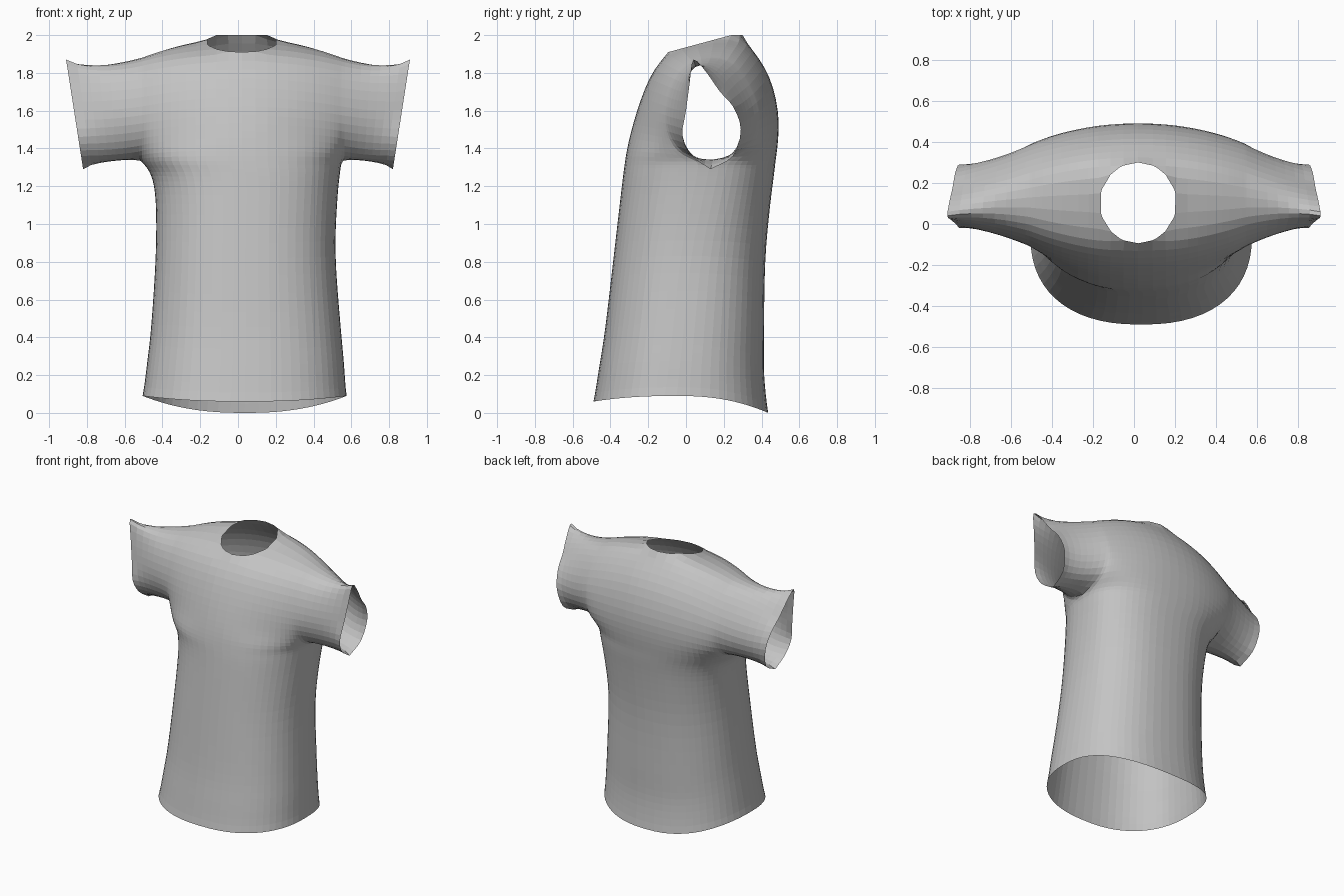
import bpy, bmesh, math

cube = bpy.data.objects.get("Cube")
if cube:
    bpy.data.objects.remove(cube, do_unlink=True)

COLUMNS = 30        # stations across half of the body ring
SUB = 3             # spline steps between profile points
SLEEVE_STEPS = 7
POWER = 2 / 2.35    # superellipse roundness of the torso
ARMPIT_X, SHIFT = 0.53, 0.02

# Torso levels: z, front y, back y, half width, centre x, side y
LEVELS = [
    (0.0, -0.49, 0.435, 0.54, 0.035, -0.05),
    (0.2, -0.46, 0.415, 0.522, 0.04, -0.03),
    (0.4, -0.43, 0.415, 0.503, 0.042, -0.01),
    (0.8, -0.385, 0.42, 0.477, 0.04, 0.03),
    (1.1, -0.352, 0.447, 0.482, 0.045, 0.09),
    (1.25, -0.335, 0.466, 0.5, 0.04, 0.12),
    (1.33, -0.325, 0.475, 0.53, 0.02, 0.13),
]
# Profiles (y, z) running from the front, over the shoulder, to the back
CENTRE = [(-.325, 1.33), (-.31, 1.42), (-.283, 1.53), (-.238, 1.67), (-.17, 1.82), (-.05, 1.935),
          (.25, 1.995), (.355, 1.92), (.445, 1.78), (.49, 1.6), (.49, 1.45), (.475, 1.33)]
ARMPIT = [(.13, 1.33), (-.02, 1.38), (-.1, 1.49), (-.105, 1.62), (-.06, 1.77), (.03, 1.865),
          (.18, 1.88), (.28, 1.82), (.36, 1.69), (.39, 1.55), (.33, 1.4), (.13, 1.33)]
MIDDLE = [(.14, 1.325), (.03, 1.36), (-.035, 1.47), (-.045, 1.6), (-.01, 1.75), (.05, 1.835),
          (.14, 1.835), (.22, 1.77), (.3, 1.64), (.32, 1.5), (.26, 1.38), (.14, 1.325)]
CUFF = [(.13, 1.29), (.03, 1.36), (-.02, 1.46), (0, 1.6), (.02, 1.75), (.04, 1.87),
        (.11, 1.8), (.18, 1.7), (.25, 1.62), (.29, 1.5), (.25, 1.36), (.13, 1.29)]


def spline(points, sub):
    """Catmull-Rom resampling of tuples of any size."""
    ends = [tuple(2 * a - b for a, b in zip(points[i], points[j])) for i, j in ((0, 1), (-1, -2))]
    p = [ends[0]] + list(points) + [ends[1]]
    out = []
    for i in range(1, len(p) - 2):
        for k in range(sub):
            t = k / sub
            out.append(tuple(
                b + 0.5 * t * (c - a + t * (2 * a - 5 * b + 4 * c - d + t * (3 * (b - c) + d - a)))
                for a, b, c, d in zip(p[i - 1], p[i], p[i + 1], p[i + 2])))
    return out + [tuple(points[-1])]


def spow(v):
    return math.copysign(abs(v) ** POWER, v) if abs(v) > 1e-9 else 0.0


def add_grid(bm, rows):
    """Quad sheet through equal rows of points."""
    verts = [[bm.verts.new(p) for p in row] for row in rows]
    for a, b in zip(verts, verts[1:]):
        for i in range(len(a) - 1):
            bm.faces.new((a[i], a[i + 1], b[i + 1], b[i]))


centre, armpit, middle, cuff = (spline(p, SUB) for p in (CENTRE, ARMPIT, MIDDLE, CUFF))
last = len(centre) - 1
bm = bmesh.new()

# Torso tube with a dipping hem
rows = []
for z, front, back, half, cx, side in spline(LEVELS, 4):
    row = []
    for i in range(2 * COLUMNS + 1):
        a = math.pi * i / COLUMNS
        u, s = spow(math.cos(a)), spow(math.sin(a))
        depth = side - front if s > 0 else back - side
        lift = (0.09 - (0.03 if s > 0 else 0.09) * math.sin(a) ** 2) * (1 - z / LEVELS[-1][0])
        row.append((cx + half * u, side - depth * s, z + lift))
    rows.append(row)
add_grid(bm, rows)

# Chest, shoulders and upper back as one sheet that closes into the armholes
rows = []
for i in range(COLUMNS + 1):
    a = math.pi * i / COLUMNS
    u, s = spow(math.cos(a)), spow(math.sin(a))
    row = []
    for j, (c, p) in enumerate(zip(centre, armpit)):
        k = min(1, min(j, last - j) / (last * 0.22))
        k = k * k * (3 - 2 * k)
        w = (1 - s) * (1 - k) + u * u * k
        row.append((SHIFT + ARMPIT_X * u, c[0] + (p[0] - c[0]) * w, c[1] + (p[1] - c[1]) * w))
    rows.append(row)
add_grid(bm, rows)

# Sleeves with slanted cuffs
for sign in (-1, 1):
    rows = []
    for i in range(SLEEVE_STEPS + 1):
        f = i / SLEEVE_STEPS
        wa, wm, wc = (1 - f) * (1 - 2 * f), 4 * f * (1 - f), f * (2 * f - 1)
        row = []
        for pa, pm, pc in zip(armpit, middle, cuff):
            y, z = (wa * q + wm * r + wc * t for q, r, t in zip(pa, pm, pc))
            end = 0.82 + 0.09 * (pc[1] - 1.29) / 0.58
            row.append((sign * (ARMPIT_X + (end - ARMPIT_X) * f) + SHIFT * (1 - f), y, z))
        rows.append(row)
    add_grid(bm, rows)
bmesh.ops.remove_doubles(bm, verts=bm.verts, dist=0.0005)


# Round neck opening
def neck_ratio(co):
    return math.hypot((co.x - 0.02) / 0.187, (co.y - 0.103) / 0.197)


hole = [f for f in bm.faces
        if f.calc_center_median().z > 1.8 and neck_ratio(f.calc_center_median()) < 1]
bmesh.ops.delete(bm, geom=hole, context='FACES')
for v in bm.verts:
    if v.is_boundary and v.co.z > 1.85 and abs(v.co.x) < 0.4:
        r = neck_ratio(v.co)
        v.co.x = 0.02 + (v.co.x - 0.02) / r
        v.co.y = 0.103 + (v.co.y - 0.103) / r
        v.co.z = min(2.0, 1.91 + 0.27 * (v.co.y + 0.094))

# Relax the cloth while keeping the open edges
inner = [v for v in bm.verts if not v.is_boundary]
for _ in range(4):
    bmesh.ops.smooth_vert(bm, verts=inner, factor=0.5,
                          use_axis_x=True, use_axis_y=True, use_axis_z=True)
bmesh.ops.recalc_face_normals(bm, faces=bm.faces)

mesh = bpy.data.meshes.new("shirt")
bm.to_mesh(mesh)
bm.free()
shirt = bpy.data.objects.new("shirt", mesh)
bpy.context.collection.objects.link(shirt)

# Plain grey cloth
grey = bpy.data.materials.new("grey cloth")
grey.use_nodes = True
colour = (0.55, 0.55, 0.55, 1)
grey.diffuse_color = colour
grey.node_tree.nodes["Principled BSDF"].inputs["Base Color"].default_value = colour
mesh.materials.append(grey)
